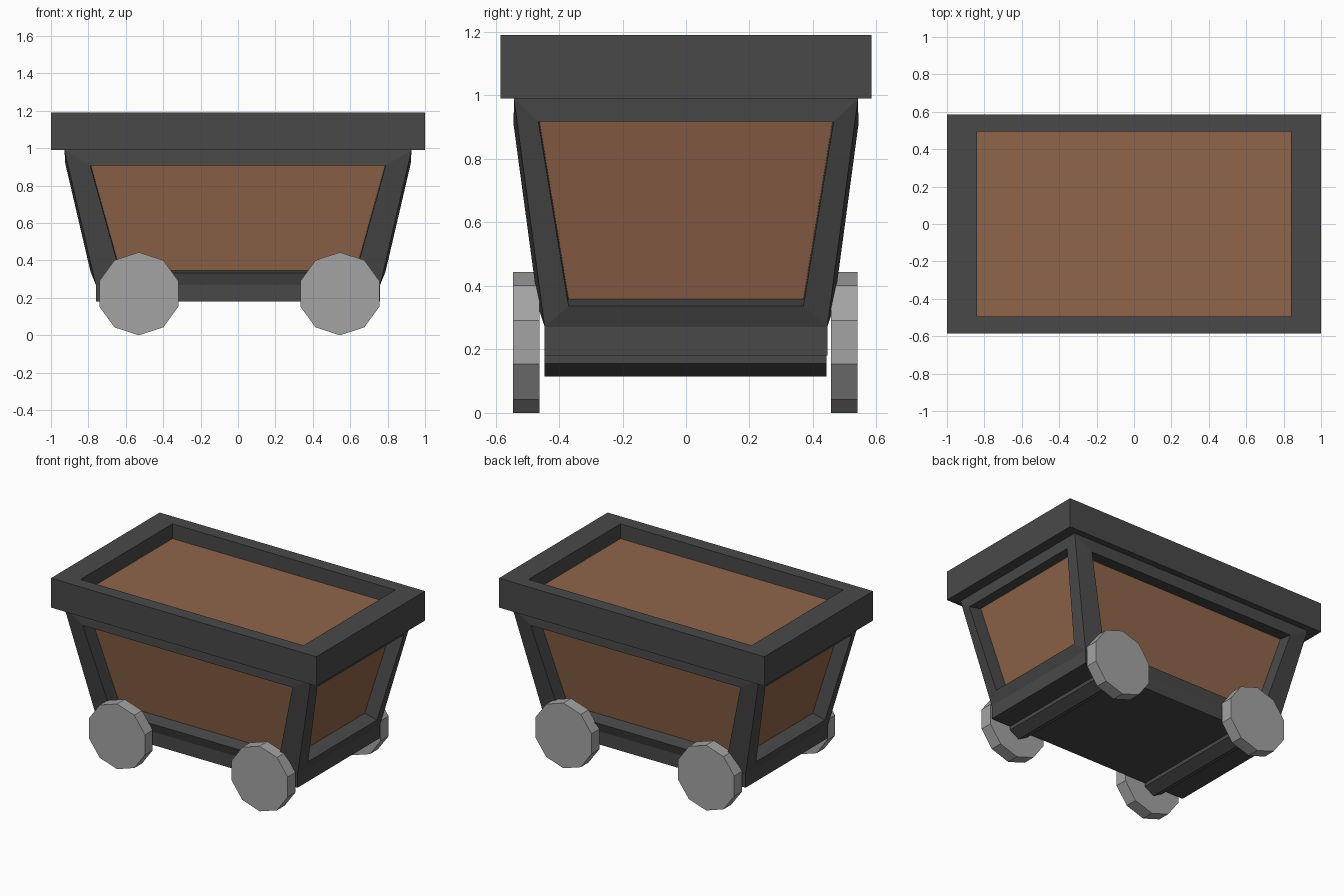
import bpy, bmesh, math
from mathutils import Vector

if "Cube" in bpy.data.objects:
    bpy.data.objects.remove(bpy.data.objects["Cube"])


def material(name, rgb):
    m = bpy.data.materials.new(name)
    m.diffuse_color = (*rgb, 1)
    m.use_nodes = True
    m.node_tree.nodes["Principled BSDF"].inputs["Base Color"].default_value = m.diffuse_color
    return m


IRON = material("dark iron", (0.066, 0.066, 0.066))
WOOD = material("brown wood", (0.275, 0.128, 0.068))
STEEL = material("grey steel", (0.37, 0.37, 0.37))


def finish(name, bm, *mats):
    bmesh.ops.remove_doubles(bm, verts=bm.verts, dist=1e-5)
    bmesh.ops.recalc_face_normals(bm, faces=bm.faces)
    me = bpy.data.meshes.new(name)
    bm.to_mesh(me)
    bm.free()
    for m in mats:
        me.materials.append(m)
    ob = bpy.data.objects.new(name, me)
    bpy.context.collection.objects.link(ob)
    return ob


def rect(bm, hx, hy, z):
    return [bm.verts.new((sx * hx, sy * hy, z))
            for sx, sy in ((-1, -1), (1, -1), (1, 1), (-1, 1))]


def bridge(bm, a, b, mat=0):
    n = len(a)
    for i in range(n):
        f = bm.faces.new((a[i], a[(i + 1) % n], b[(i + 1) % n], b[i]))
        f.material_index = mat


# Tapered tub: straight foot, flared walls with raised frames and sunk panels
RAISE, SINK = 0.012, 0.095
FOOT, NECK = (0.76, 0.445, 0.27), (0.928, 0.542, 0.99)
bm = bmesh.new()
low, mid = rect(bm, 0.76, 0.445, 0.18), rect(bm, *FOOT)
top = rect(bm, *NECK)
bm.faces.new(low)
bm.faces.new(top)
bridge(bm, low, mid)


def wall(i, half_low, z_low, half_high, z_high):
    """Frame and sunk panel on wall i, sized by the opening's half widths."""
    outer = [mid[i], mid[(i + 1) % 4], top[(i + 1) % 4], top[i]]
    a, b, c, d = [v.co for v in outer]
    along = (b - a).normalized()
    normal = along.cross(d - a).normalized()
    ring = []
    for s, half, z in ((-1, half_low, z_low), (1, half_low, z_low),
                       (1, half_high, z_high), (-1, half_high, z_high)):
        t = (z - a.z) / (d.z - a.z)
        centre = (a + b) / 2 * (1 - t) + (c + d) / 2 * t
        ring.append(centre + along * s * half + normal * RAISE)
    lip = [bm.verts.new(p) for p in ring]
    back = [bm.verts.new(p - normal * SINK) for p in ring]
    bridge(bm, outer, lip)
    bridge(bm, lip, back)
    bm.faces.new(back).material_index = 1


for i in (0, 2):
    wall(i, 0.63, 0.335, 0.79, 0.91)
for i in (1, 3):
    wall(i, 0.37, 0.34, 0.465, 0.92)
finish("tub", bm, IRON, WOOD)

# Heavy rim with an open middle and the wooden load surface inside it
bm = bmesh.new()
loops = [rect(bm, 0.928, 0.542, 0.99), rect(bm, 1, 0.585, 0.99),
         rect(bm, 1, 0.585, 1.19), rect(bm, 0.84, 0.495, 1.19),
         rect(bm, 0.84, 0.495, 1.09)]
for a, b in zip(loops, loops[1:]):
    bridge(bm, a, b)
bm.faces.new(loops[-1]).material_index = 1
finish("rim", bm, IRON, WOOD)


def drum(name, x, y0, y1, z, radius, sides, mat):
    """Prism along y with a corner pointing straight up."""
    bm = bmesh.new()
    ends = []
    for y in (y0, y1):
        ends.append([bm.verts.new((x + radius * math.sin(k * math.tau / sides), y,
                                   z + radius * math.cos(k * math.tau / sides)))
                     for k in range(sides)])
        bm.faces.new(ends[-1])
    bridge(bm, *ends)
    finish(name, bm, mat)


# Axles and ten-sided wheels
for end, x in (("left", -0.53), ("right", 0.545)):
    drum(f"{end}_axle", x, -0.445, 0.442, 0.195, 0.08, 6, IRON)
    drum(f"{end}_front_wheel", x, -0.545, -0.462, 0.222, 0.222, 10, STEEL)
    drum(f"{end}_back_wheel", x, 0.456, 0.54, 0.222, 0.222, 10, STEEL)
